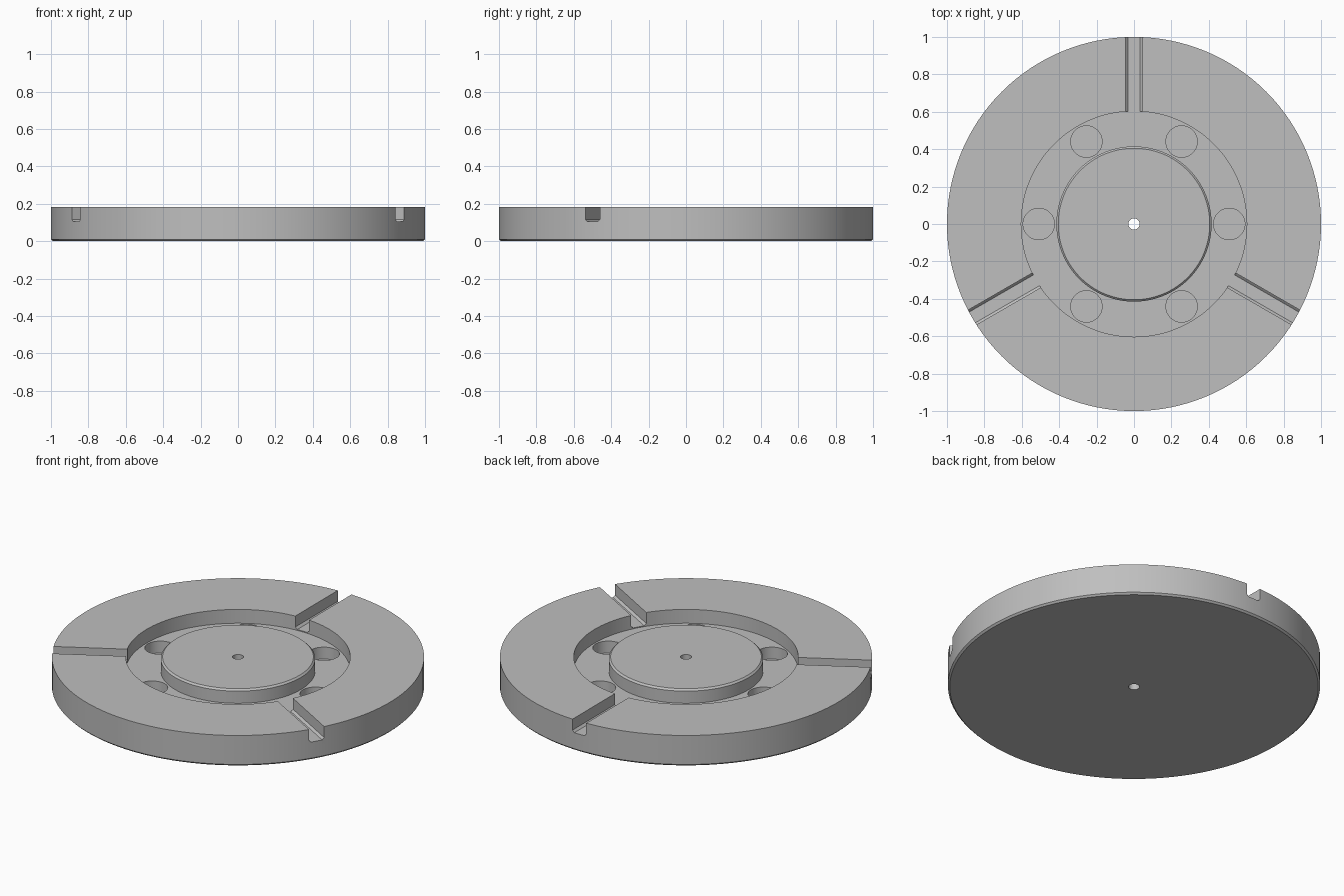
import bpy, bmesh, math
from mathutils import Matrix

cube = bpy.data.objects.get("Cube")
if cube:
    bpy.data.objects.remove(cube, do_unlink=True)

HEIGHT, FLOOR, SLOT_FLOOR, HOLE_FLOOR = 0.182, 0.1, 0.105, 0.03
SEGMENTS = 128

grey = bpy.data.materials.new("machined grey")
grey.use_nodes = True
colour = (0.52, 0.52, 0.52, 1)
grey.diffuse_color = colour
grey.node_tree.nodes["Principled BSDF"].inputs["Base Color"].default_value = colour


def make_object(name, bm):
    bmesh.ops.recalc_face_normals(bm, faces=bm.faces)
    mesh = bpy.data.meshes.new(name)
    bm.to_mesh(mesh)
    bm.free()
    mesh.materials.append(grey)
    obj = bpy.data.objects.new(name, mesh)
    bpy.context.collection.objects.link(obj)
    return obj


def lathe(name, profile):
    """Revolve a closed (radius, z) profile about the z axis."""
    bm = bmesh.new()
    rings = []
    for i in range(SEGMENTS):
        a = math.tau * i / SEGMENTS
        rings.append([bm.verts.new((r * math.cos(a), r * math.sin(a), z)) for r, z in profile])
    n = len(profile)
    for i, ring in enumerate(rings):
        after = rings[(i + 1) % SEGMENTS]
        for j in range(n):
            k = (j + 1) % n
            bm.faces.new((ring[j], after[j], after[k], ring[k]))
    return make_object(name, bm)


def slot_cutters():
    """Three radial slots with eased bottom corners."""
    half, ease, top = 0.045, 0.012, HEIGHT + 0.1
    section = [(-half, top), (-half, SLOT_FLOOR + ease), (-half + ease, SLOT_FLOOR),
               (half - ease, SLOT_FLOOR), (half, SLOT_FLOOR + ease), (half, top)]
    bm = bmesh.new()
    for i in range(3):
        turn = Matrix.Rotation(math.tau * i / 3, 3, 'Z')
        inner, outer = [[bm.verts.new(turn @ Matrix.Translation((x, y, z)).translation)
                         for x, z in section] for y in (0.5, 1.1)]
        bm.faces.new(inner)
        bm.faces.new(outer)
        for j in range(len(section)):
            bm.faces.new((inner[j - 1], inner[j], outer[j], outer[j - 1]))
    return make_object("slot_cutters", bm)


def hole_cutters():
    """Six blind round holes in the recess floor."""
    bm = bmesh.new()
    depth = 0.12
    for i in range(6):
        a = math.tau * i / 6
        place = Matrix.Translation((0.509 * math.cos(a), 0.509 * math.sin(a), HOLE_FLOOR + depth / 2))
        bmesh.ops.create_cone(bm, cap_ends=True, segments=48, radius1=0.084, radius2=0.084,
                              depth=depth, matrix=place)
    return make_object("hole_cutters", bm)


# Disc with bore, raised hub, ring recess and chamfered lower rim
disc = lathe("disc_body", [
    (0.03, 0), (0.99, 0), (1, 0.01), (1, HEIGHT), (0.603, HEIGHT), (0.603, FLOOR),
    (0.415, FLOOR), (0.415, HEIGHT - 0.01), (0.405, HEIGHT), (0.03, HEIGHT)])

# Cut the slots and holes
for cutter in (slot_cutters(), hole_cutters()):
    cutter.hide_render = True
    cutter.hide_viewport = True
    cut = disc.modifiers.new(cutter.name, 'BOOLEAN')
    cut.operation = 'DIFFERENCE'
    cut.solver = 'EXACT'
    cut.object = cutter

# Apply the cuts and remove the helpers
bpy.context.view_layer.update()
result = bpy.data.meshes.new_from_object(disc.evaluated_get(bpy.context.evaluated_depsgraph_get()))
disc.modifiers.clear()
disc.data = result
for name in ("slot_cutters", "hole_cutters"):
    bpy.data.objects.remove(bpy.data.objects[name], do_unlink=True)

# Smooth round walls, keep machined edges sharp
bpy.ops.object.select_all(action='DESELECT')
disc.select_set(True)
bpy.context.view_layer.objects.active = disc
bpy.ops.object.shade_smooth_by_angle(angle=math.radians(30))
